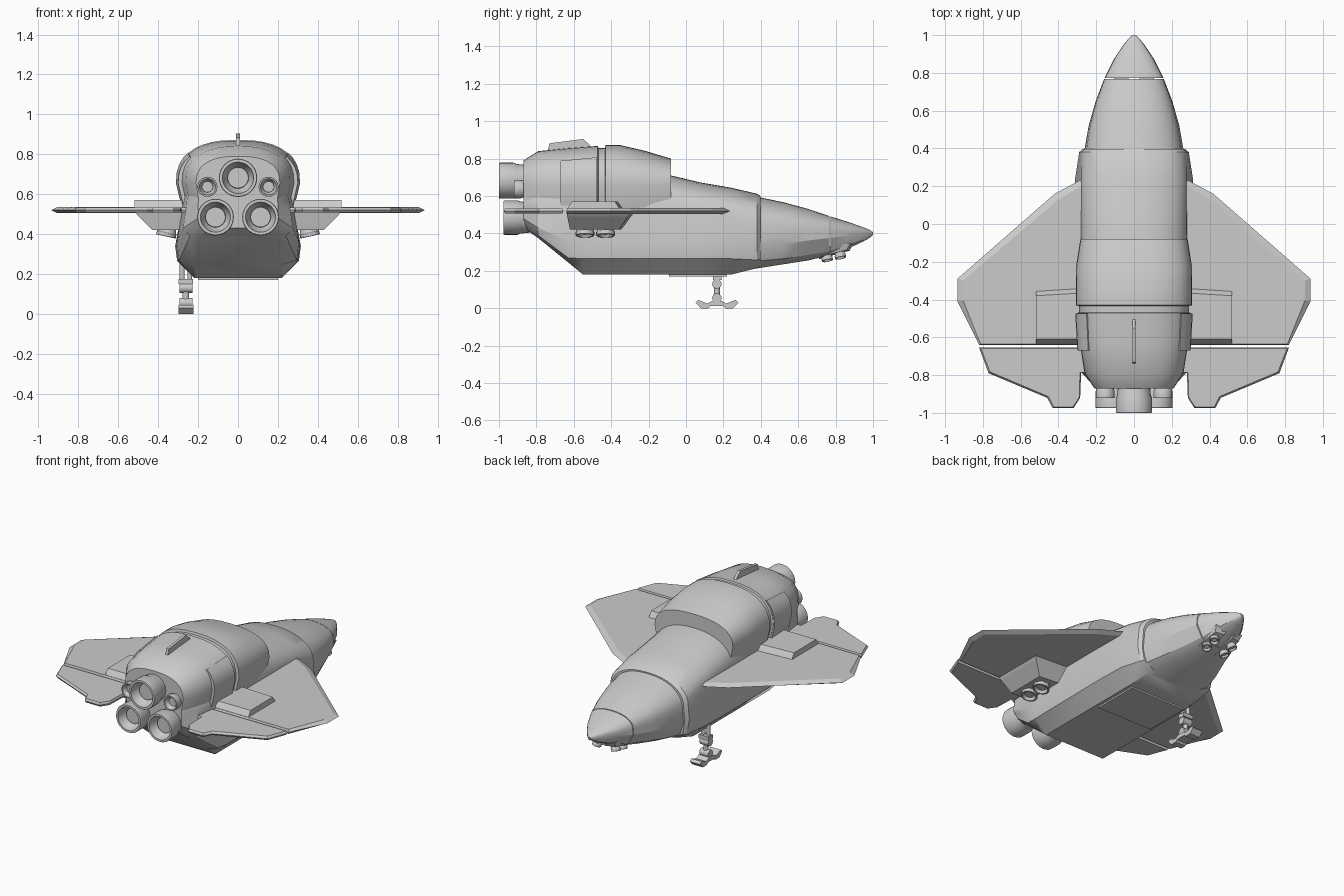
import bpy, bmesh, math
from mathutils import Vector


def loft(name, rings, mirror=False, angle=28):
    """Skin a list of equal-length closed rings and cap both ends."""
    bm = bmesh.new()
    vs = [[bm.verts.new(p) for p in r] for r in rings]
    n = len(vs[0])
    for a, b in zip(vs, vs[1:]):
        for i in range(n):
            j = (i + 1) % n
            bm.faces.new((a[i], a[j], b[j], b[i]))
    bm.faces.new(vs[0])
    bm.faces.new(vs[-1])
    bmesh.ops.recalc_face_normals(bm, faces=bm.faces)
    me = bpy.data.meshes.new(name)
    bm.to_mesh(me)
    bm.free()
    ob = bpy.data.objects.new(name, me)
    bpy.context.collection.objects.link(ob)
    if mirror:
        ob.modifiers.new("mirror", 'MIRROR')
    bpy.ops.object.select_all(action='DESELECT')
    bpy.context.view_layer.objects.active = ob
    ob.select_set(True)
    bpy.ops.object.shade_smooth_by_angle(angle=math.radians(angle))
    return ob


def lathe(name, profile, loc, axis, n=24, mirror=False):
    """Turn (radius, height) pairs around an axis."""
    q = Vector(axis).to_track_quat('Z', 'Y')
    t = [2 * math.pi * i / n for i in range(n)]
    return loft(name, [[Vector(loc) + q @ Vector((r * math.cos(a), r * math.sin(a), h)) for a in t]
                       for r, h in profile], mirror)


def box(name, x0, x1, y0, y1, z0, z1):
    return loft(name, [[(x0, y0, z), (x1, y0, z), (x1, y1, z), (x0, y1, z)] for z in (z0, z1)])


def arch(w, zb, top, e, n=9):
    """Quarter superellipse from the side to the crown."""
    out = []
    for i in range(n + 1):
        a = math.pi / 2 * i / n
        out.append((w * max(math.cos(a), 0) ** (2 / e), zb + (top - zb) * math.sin(a) ** (2 / e)))
    out[-1] = (0, top)
    return out


def full(half, y):
    """Mirror a half section (bottom to crown) into a closed ring at y."""
    return [(x, y, z) for x, z in half] + [(-x, y, z) for x, z in half[-2::-1]]


def hull_ring(y, bx, bz, c1x, c1z, c2x, c2z, wx, wz, top):
    return full([(bx, bz), (c1x, c1z), (c2x, c2z)] + arch(wx, wz, top, 2.25), y)


# Main hull with faceted belly
loft("main_hull", [hull_ring(*s) for s in (
    (-.87, .13, .43, .17, .45, .20, .48, .20, .55, .70),
    (-.79, .20, .375, .24, .39, .275, .43, .26, .53, .72),
    (-.63, .215, .245, .295, .27, .305, .36, .28, .52, .72),
    (-.55, .22, .18, .30, .265, .31, .34, .28, .52, .72),
    (-.08, .22, .18, .305, .265, .315, .34, .282, .52, .71),
    (.08, .22, .18, .305, .265, .315, .34, .282, .51, .672),
    (.24, .22, .18, .30, .265, .312, .345, .284, .49, .645),
    (.38, .19, .215, .27, .258, .29, .36, .282, .45, .612),
    (.398, .18, .222, .255, .262, .27, .35, .262, .44, .60))])

# Nose, split at the cone joint
loft("nose_section", [hull_ring(*s) for s in (
    (.36, .17, .21, .245, .25, .268, .33, .26, .42, .60),
    (.52, .14, .235, .20, .265, .24, .345, .235, .415, .567),
    (.65, .10, .255, .155, .285, .203, .362, .20, .41, .532),
    (.768, .075, .283, .12, .305, .158, .376, .156, .41, .493))])
loft("nose_cone", [hull_ring(*s) for s in (
    (.773, .074, .285, .118, .307, .156, .377, .154, .41, .491),
    (.88, .05, .325, .08, .34, .102, .387, .10, .41, .457),
    (.95, .028, .358, .045, .366, .055, .395, .053, .408, .432),
    (.985, .012, .378, .02, .384, .026, .397, .025, .404, .418),
    (1.0, .004, .392, .007, .394, .008, .399, .008, .402, .406))])


# Bulging upper body with a groove around it
def dome_half(w, top):
    return [(.88 * w, .48), (.92 * w, .55)] + arch(w, .655, top, 2.5)


loft("upper_body", [full(dome_half(w, t), y) for y, w, t in (
    (-.87, .21, .79), (-.79, .262, .84), (-.63, .287, .856), (-.472, .302, .868), (-.468, .29, .857),
    (-.434, .29, .857), (-.43, .308, .872), (-.35, .308, .872), (-.22, .306, .842), (-.08, .284, .80))])

# Raised covers on the rear flanks
cover = []
for y, w, t in ((-.67, .30, .845), (-.475, .311, .872)):
    outer = dome_half(w, t)[1:7]
    inner = dome_half(w - .05, t - .05)[1:7]
    cover.append([(x, y, z) for x, z in outer + inner[::-1]])
loft("flank_cover", cover, mirror=True)

# Dorsal fin
fin = [(-.74, .84), (-.73, .882), (-.55, .905), (-.50, .86), (-.50, .84)]
loft("dorsal_fin", [[(x, y, z) for y, z in fin] for x in (-.009, .009)])


# Wings and trailing flaps, thin bevelled plates
def plate(name, outer, inner, z, h):
    loft(name, [[(x, y, z - h) for x, y in inner], [(x, y, z) for x, y in outer],
                [(x, y, z + h) for x, y in inner]], True, 5)


plate("wing",
      [(.2, .25), (.28, .235), (.42, .16), (.935, -.29), (.935, -.41), (.82, -.64), (.2, -.64)],
      [(.2, .21), (.28, .20), (.40, .13), (.905, -.30), (.905, -.405), (.812, -.636), (.2, -.636)],
      .52, .015)
plate("wing_flap",
      [(.2, -.655), (.82, -.655), (.77, -.79), (.46, -.92), (.43, -.975), (.32, -.975), (.285, -.92), (.28, -.79), (.2, -.79)],
      [(.2, -.66), (.81, -.66), (.762, -.783), (.452, -.914), (.425, -.968), (.324, -.968), (.29, -.918), (.286, -.785), (.2, -.785)],
      .52, .013)


# Wing root pods, above and below the wing
def slab(x, y0, y1, z):
    return [(.2, y0, z), (x, y0, z), (x, y1, z), (.2, y1 + .02, z)]


loft("upper_wing_pod", [slab(.52, -.64, -.35, .525), slab(.518, -.61, -.38, .57)], True, 5)
loft("lower_wing_pod", [slab(.52, -.64, -.29, .515), slab(.50, -.635, -.31, .49),
                        slab(.43, -.62, -.36, .42)], True, 5)


# Engine nozzles
def nozzle(name, r, length, loc, axis, mirror=False, n=32):
    lathe(name, [(r * .85, 0), (r * .93, length * .45), (r, length * .55), (r, length * .97), (r * .97, length),
                 (r * .82, length), (r * .72, length * .75), (r * .56, length * .6), (r * .54, length * .7)],
          loc, axis, n, mirror)


nozzle("top_engine", .096, .17, (0, -.83, .682), (0, -1, 0))
nozzle("lower_engine", .092, .165, (.113, -.81, .485), (0, -1, 0), True)
nozzle("small_engine", .05, .08, (.153, -.84, .637), (0, -1, 0), True, 20)

# Downward thrusters under wing pods and chin
for i, y in enumerate((-.54, -.43)):
    nozzle(f"lift_thruster_{i}", .05, .045, (.352, y, .432), (.22, 0, -1), True, 20)
loft("chin_plate", [[(.03, .71, .262), (.10, .71, .275), (.09, .86, .312), (.03, .875, .308)],
                    [(.03, .71, .30), (.11, .71, .32), (.10, .88, .35), (.03, .89, .34)]], True, 5)
for i, (y, z) in enumerate(((.75, .288), (.82, .302))):
    nozzle(f"chin_thruster_{i}", .03, .035, (.062, y, z), (.25, .2, -1), True, 16)

# Belly door
box("belly_door", -.2, .2, -.09, .22, .17, .19)

# Single landing leg and skid foot
for i, x in enumerate((-.28, -.242)):
    lathe(f"leg_strut_{i}", [(.012, 0), (.012, .17)], (x, .165, .12), (0, 0, 1), 12)
box("leg_collar", -.297, -.225, .145, .19, .15, .175)
lathe("leg_shin", [(.016, 0), (.016, .10)], (-.261, .165, .035), (0, 0, 1), 12)
for nm, z in (("knee_joint", .13), ("ankle_joint", .055)):
    lathe(nm, [(.025, 0), (.025, .064)], (-.293, .165, z), (1, 0, 0), 16)
foot = [(.05, .03), (.065, .045), (.115, .025), (.14, .04), (.19, .04), (.215, .025), (.265, .045),
        (.28, .03), (.25, 0), (.21, 0), (.20, .012), (.13, .012), (.12, 0), (.08, 0)]
loft("skid_foot", [[(x, y, z) for y, z in foot] for x in (-.298, -.224)], angle=20)
